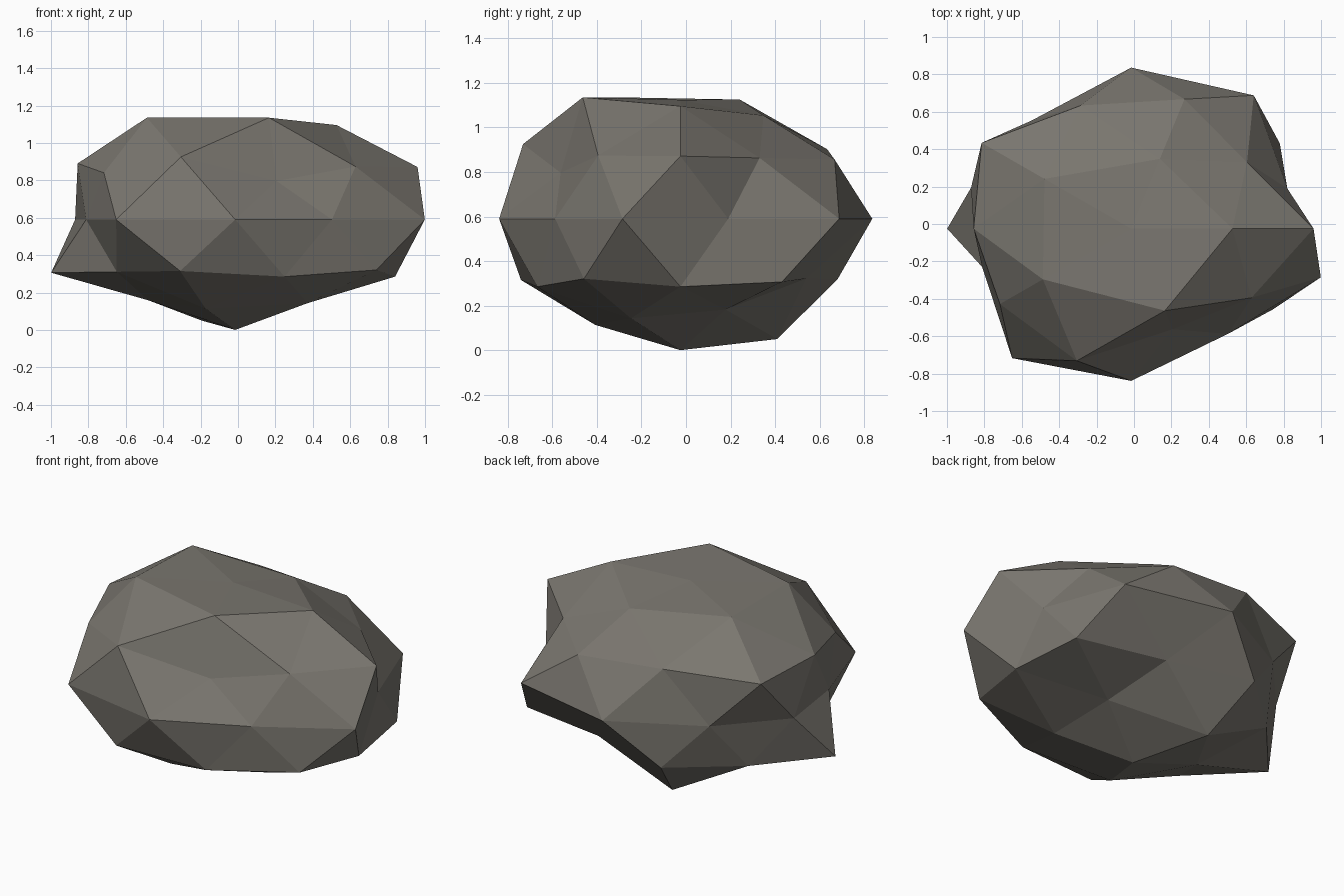
import bpy
import bmesh
import math
from mathutils import Vector

default_cube = bpy.data.objects.get("Cube")
if default_cube:
    bpy.data.objects.remove(default_cube, do_unlink=True)

# Rings of the sphere: height -> (first angle in degrees, bulge of each corner)
RINGS = {
    -1.0: (0, [1.022]),
    -0.851: (-108, [0.97, 0.91, 0.83, 1.10, 0.88]),
    -0.526: (-144, [0.92, 1.005, 1.005, 0.884, 0.95]),
    -0.447: (-108, [1.065, 1.043, 1.098, 1.05, 1.10]),
    0.0: (-90, [1.03, 0.88, 1.066, 0.878, 1.115, 1.09, 0.905, 0.90, 0.838, 1.083]),
    0.447: (-144, [0.97, 0.80, 1.09, 1.03, 1.105]),
    0.526: (-108, [1.105, 0.935, 0.90, 1.03, 0.99]),
    0.851: (-144, [1.11, 1.11, 1.03, 0.945, 1.09]),
    1.0: (0, [0.925]),
}
SIZE = Vector((1.0, 0.79, 0.577))
CENTRE = Vector((-0.015, -0.025, 0.59))


def bulge(direction):
    """Find how far the corner in this direction is pushed out."""
    height = min(RINGS, key=lambda z: abs(z - direction.z))
    start, amounts = RINGS[height]
    angle = math.degrees(math.atan2(direction.y, direction.x))
    step = 360 / len(amounts)
    return amounts[round((angle - start) / step) % len(amounts)]


# Stone material
stone = bpy.data.materials.new("warm grey stone")
stone.use_nodes = True
colour = (0.195, 0.183, 0.160, 1.0)
stone.diffuse_color = colour
shader = next(n for n in stone.node_tree.nodes if n.type == "BSDF_PRINCIPLED")
shader.inputs["Base Color"].default_value = colour
shader.inputs["Roughness"].default_value = 0.9

# Flattened, lumpy boulder with flat facets
bm = bmesh.new()
bmesh.ops.create_icosphere(bm, subdivisions=2, radius=1.0)
for vert in bm.verts:
    direction = vert.co.normalized()
    vert.co = CENTRE + direction * SIZE * bulge(direction)
for face in bm.faces:
    face.smooth = False
bmesh.ops.recalc_face_normals(bm, faces=bm.faces)

mesh = bpy.data.meshes.new("boulder")
bm.to_mesh(mesh)
bm.free()
mesh.materials.append(stone)
boulder = bpy.data.objects.new("boulder", mesh)
bpy.context.scene.collection.objects.link(boulder)
